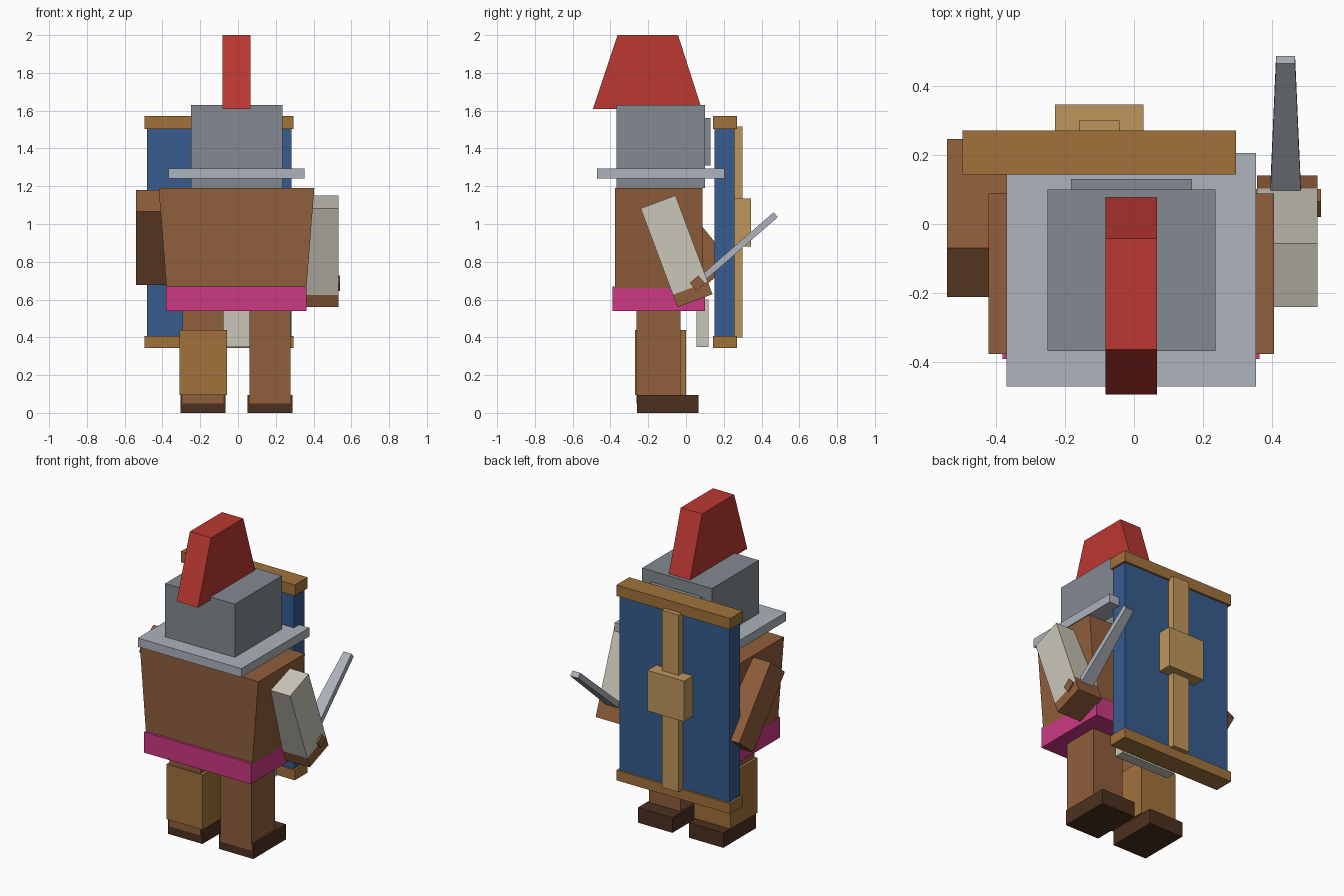
import bpy, bmesh, math

if "Cube" in bpy.data.objects:
    bpy.data.objects.remove(bpy.data.objects["Cube"])

CX = -0.008  # body centre line


def material(name, rgb):
    def lin(c):
        c /= 255
        return c / 12.92 if c < 0.04045 else ((c + 0.055) / 1.055) ** 2.4
    m = bpy.data.materials.new(name)
    m.diffuse_color = (*[lin(c) for c in rgb], 1)
    m.use_nodes = True
    m.node_tree.nodes["Principled BSDF"].inputs["Base Color"].default_value = m.diffuse_color
    return m


SKIN = material("skin brown", (144, 94, 59))
LEATHER = material("dark leather", (75, 48, 31))
PINK = material("pink cloth", (203, 57, 132))
LINEN = material("off white linen", (202, 198, 185))
BLUE = material("blue paint", (55, 92, 143))
WOOD = material("tan wood", (161, 114, 59))
BRASS = material("light brass", (190, 150, 91))
RED = material("red crest", (188, 56, 50))
IRON = material("grey iron", (130, 138, 144))
STEEL = material("light steel", (173, 178, 187))


def prism(name, mat, cx, profile):
    """Side profile of (y, z, half width in x) points, spanned across x."""
    bm = bmesh.new()
    sides = [[bm.verts.new((cx + s * h, y, z)) for y, z, h in profile] for s in (-1, 1)]
    bm.faces.new(sides[0])
    bm.faces.new(sides[1])
    n = len(profile)
    for i in range(n):
        j = (i + 1) % n
        bm.faces.new((sides[0][i], sides[0][j], sides[1][j], sides[1][i]))
    bmesh.ops.recalc_face_normals(bm, faces=bm.faces)
    mesh = bpy.data.meshes.new(name)
    bm.to_mesh(mesh)
    bm.free()
    mesh.materials.append(mat)
    ob = bpy.data.objects.new(name, mesh)
    bpy.context.collection.objects.link(ob)
    return ob


def box(name, mat, x, y, z):
    h = (x[1] - x[0]) / 2
    return prism(name, mat, (x[0] + x[1]) / 2,
                 [(y[0], z[0], h), (y[1], z[0], h), (y[1], z[1], h), (y[0], z[1], h)])


def bar(name, mat, cx, start, angle, length, thick, w0, w1=None):
    """Tilted bar in the yz plane: centred on its start, running along angle (degrees)."""
    w1 = w0 if w1 is None else w1
    c, s = math.cos(math.radians(angle)), math.sin(math.radians(angle))
    pts = [(start[0] + c * l - s * t, start[1] + s * l + c * t, w / 2)
           for l, t, w in ((0, -thick / 2, w0), (length, -thick / 2, w1),
                           (length, thick / 2, w1), (0, thick / 2, w0))]
    return prism(name, mat, cx, pts)


# legs and feet
for side, s in (("right", 1), ("left", -1)):
    c = CX + s * 0.177
    box(side + "_leg", SKIN, (c - 0.108, c + 0.108), (-0.262, -0.03), (0.05, 0.6))
    box(side + "_foot", LEATHER, (c - 0.12, c + 0.12), (-0.26, 0.065), (0, 0.095))
box("left_greave", WOOD, (-0.31, -0.057), (-0.27, 0.0), (0.095, 0.44))

# torso, belt and loincloth
prism("torso", SKIN, CX, [(-0.375, 0.66, 0.37), (0.088, 0.66, 0.37),
                          (0.088, 1.19, 0.412), (-0.375, 1.19, 0.412)])
box("belt", PINK, (-0.38, 0.362), (-0.39, 0.10), (0.54, 0.67))
box("loincloth", LINEN, (-0.20, 0.185), (0.055, 0.12), (0.35, 0.6))

# helmet
box("helmet", IRON, (-0.25, 0.235), (-0.367, 0.10), (1.19, 1.63))
box("face_plate", IRON, (-0.182, 0.168), (0.09, 0.13), (1.31, 1.56))
box("helmet_brim", STEEL, (-0.368, 0.353), (-0.47, 0.205), (1.24, 1.295))
prism("crest", RED, CX, [(-0.492, 1.61, 0.074), (0.083, 1.61, 0.074),
                         (-0.042, 2.0, 0.074), (-0.362, 2.0, 0.074)])

# sword arm with sleeve and hand
bar("right_sleeve", LINEN, 0.443, (-0.148, 1.117), -69.5, 0.488, 0.197, 0.176)
bar("right_hand", SKIN, 0.443, (0.010, 0.695), -69.5, 0.108, 0.197, 0.176)

# shield arm
bar("left_arm", SKIN, -0.453, (-0.14, 1.122), -51, 0.50, 0.181, 0.176)

# sword
bar("sword_guard", SKIN, 0.438, (0.038, 0.667), 41, 0.06, 0.055, 0.205)
bar("sword_blade", STEEL, 0.438, (0.08, 0.706), 41, 0.523, 0.034, 0.09, 0.055)

# shield
box("shield_board", BLUE, (-0.482, 0.282), (0.152, 0.257), (0.38, 1.52))
for name, z in (("shield_top_rim", (1.503, 1.572)), ("shield_bottom_rim", (0.343, 0.407))):
    box(name, WOOD, (-0.496, 0.295), (0.143, 0.27), z)
box("shield_spine", BRASS, (-0.158, -0.042), (0.25, 0.299), (0.40, 1.515))
box("shield_boss", BRASS, (-0.228, 0.027), (0.25, 0.345), (0.88, 1.135))
